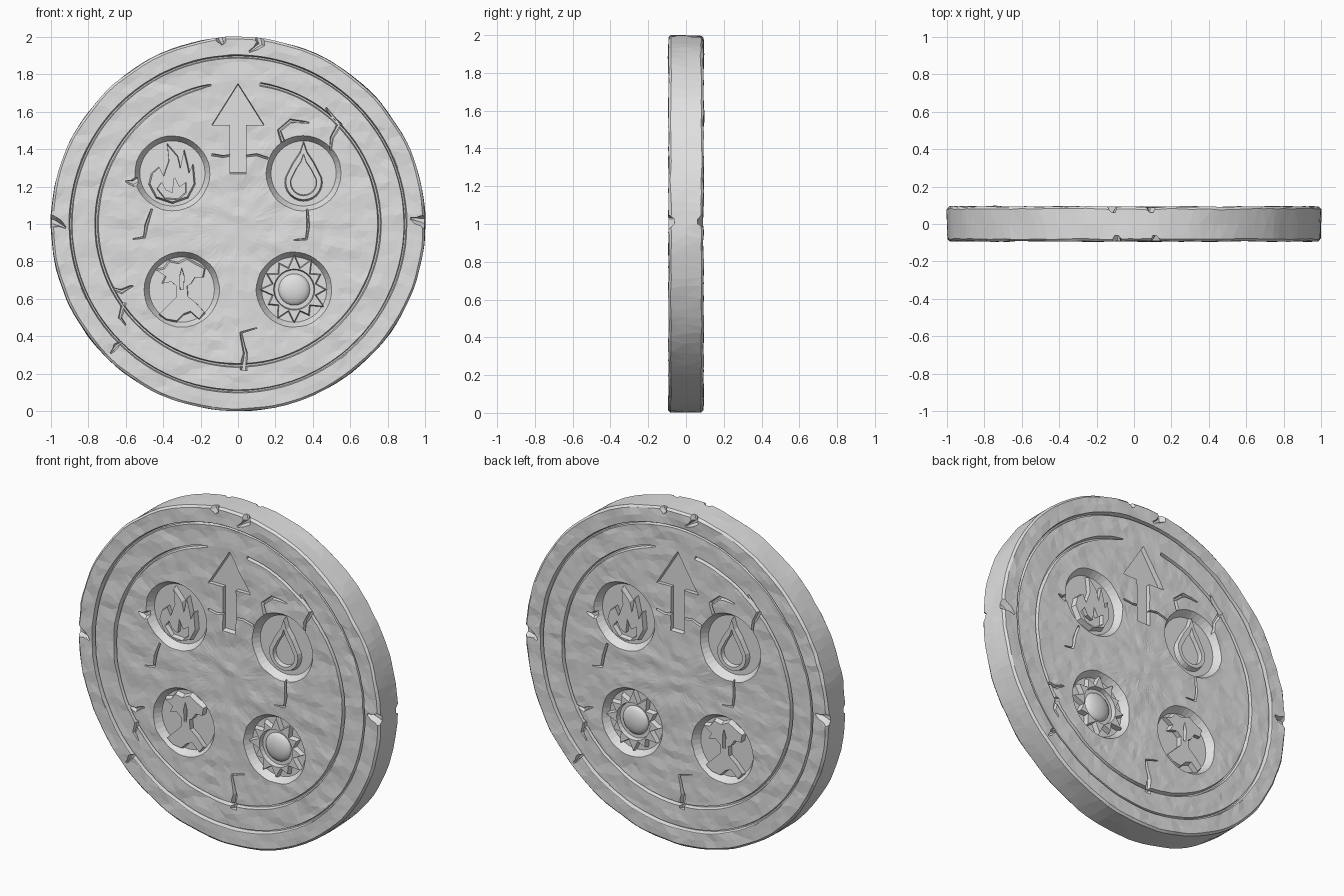
import bpy, bmesh, math, random
from mathutils import Matrix, Vector, noise

if "Cube" in bpy.data.objects:
    bpy.data.objects.remove(bpy.data.objects["Cube"])

random.seed(7)
FACE, RIM = 0.082, 0.092         # half thickness of the field and of the raised rim
stone = bpy.data.materials.new("light stone grey")
stone.diffuse_color = (0.75, 0.75, 0.75, 1)
stone.use_nodes = True
stone.node_tree.nodes["Principled BSDF"].inputs["Base Color"].default_value = stone.diffuse_color
BACK = Matrix.Rotation(math.pi, 4, 'Z')


def make(name, bm):
    bmesh.ops.recalc_face_normals(bm, faces=bm.faces)
    me = bpy.data.meshes.new(name)
    bm.to_mesh(me)
    bm.free()
    me.materials.append(stone)
    ob = bpy.data.objects.new(name, me)
    bpy.context.collection.objects.link(ob)
    return ob


def cut(ob, cutter):
    mod = ob.modifiers.new("cut", 'BOOLEAN')
    mod.operation, mod.solver, mod.object = 'DIFFERENCE', 'EXACT', cutter
    mod.use_self = True
    bpy.context.view_layer.objects.active = ob
    bpy.ops.object.modifier_apply(modifier=mod.name)
    bpy.data.objects.remove(cutter)


def prism(bm, pts, centre, y0, y1, scale=1.0, mat=Matrix()):
    """Solid from an outline in x,z; the end at y1 is scaled."""
    cx, cz = centre
    a = [bm.verts.new(mat @ Vector((cx + x, y0, cz + z))) for x, z in pts]
    b = [bm.verts.new(mat @ Vector((cx + x * scale, y1, cz + z * scale))) for x, z in pts]
    bm.faces.new(a)
    bm.faces.new(b[::-1])
    for i in range(len(a)):
        j = (i + 1) % len(a)
        bm.faces.new((a[i], a[j], b[j], b[i]))


def groove(bm, path, widths, depth, closed=False, mat=Matrix()):
    """Tapered channel cutter along a path in x,z."""
    n, rings = len(path), []
    for i, (x, z) in enumerate(path):
        p = path[i - 1] if (i or closed) else path[0]
        q = path[(i + 1) % n] if (i < n - 1 or closed) else path[-1]
        t = Vector((q[0] - p[0], q[1] - p[1])).normalized()
        w = widths[min(i, len(widths) - 1)] / 2
        ring = []
        for s, y in ((1.6, -FACE - 0.04), (0.35, -FACE + depth),
                     (-0.35, -FACE + depth), (-1.6, -FACE - 0.04)):
            ring.append(bm.verts.new(mat @ Vector((x - t.y * w * s, y, z + t.x * w * s))))
        rings.append(ring)
    for i in range(n if closed else n - 1):
        a, b = rings[i], rings[(i + 1) % n]
        for k in range(4):
            bm.faces.new((a[k], a[(k + 1) % 4], b[(k + 1) % 4], b[k]))
    if not closed:
        bm.faces.new(rings[0])
        bm.faces.new(rings[-1][::-1])


def arc(r, a0, a1, n, cz=0.0, end=True):
    m = n - 1 if end else n
    return [(r * math.cos(a0 + (a1 - a0) * i / m),
             cz + r * math.sin(a0 + (a1 - a0) * i / m)) for i in range(n)]


def circle(r, n=40):
    return arc(r, 0, math.tau, n, end=False)


# Stone disc: hammered faces, raised and slightly worn rim
SEG = 110
radii = [0.045 * i for i in range(1, 20)] + [0.885, 0.905, 0.945, 0.988]
face = [(r, FACE if r < 0.89 else RIM) for r in radii]
profile = [(r, -y) for r, y in face] + [(1.0, -0.08), (1.0, 0.0), (1.0, 0.08)] + face[::-1]
bm = bmesh.new()
rings = []
for r, y in profile:
    ring = []
    seg_jit = 0.3 * math.tau / SEG
    for i in range(SEG):
        a = math.tau * i / SEG + random.uniform(-seg_jit, seg_jit)
        rr = r + (random.uniform(-0.012, 0.012) if 0.1 < r < 0.86 else 0)
        x, z = rr * math.cos(a), rr * math.sin(a)
        if r > 0.98:
            k = 0.999 + 0.006 * noise.noise(Vector((x * 6, y * 9, z * 6)))
            x, z = x * k, z * k
        dy = 0.006 * noise.noise(Vector((x * 6, y * 20, z * 14)))
        dy += 0.004 * noise.noise(Vector((x * 17, y * 20, z * 17)))
        ring.append(bm.verts.new((x, y + dy, 1 + z)))
    rings.append(ring)
for a, b in zip(rings, rings[1:]):
    for i in range(SEG):
        j = (i + 1) % SEG
        bm.faces.new((a[i], a[j], b[j], b[i]))
for ring, y in ((rings[0], -FACE), (rings[-1], FACE)):
    mid = bm.verts.new((0, y, 1))
    for i in range(SEG):
        bm.faces.new((ring[i], ring[(i + 1) % SEG], mid))
bmesh.ops.triangulate(bm, faces=bm.faces)
disc = make("stone_disc", bm)

# Carvings: border ring, broken inner ring, arrow and round pockets
arrow = [(0, .26), (.145, .03), (.045, .03), (.045, -.24),
         (-.045, -.24), (-.045, .03), (-.145, .03)]
pockets = [(-.35, 1.27), (.35, 1.27), (-.3, .65), (.3, .65)]
bm = bmesh.new()
for mat in (Matrix(), BACK):
    groove(bm, arc(0.893, 0, math.tau, 96, 1, False), [0.02], 0.018, True, mat)
    groove(bm, arc(0.755, math.radians(101), math.radians(441), 90, 1), [0.008, 0.02, 0.024],
           0.024, False, mat)
    prism(bm, arrow, (0, 1.5), -FACE - 0.04, -FACE + 0.026, 0.94, mat)
    for c in pockets:
        prism(bm, circle(0.226), c, -FACE - 0.04, -FACE + 0.042, 0.77, mat)
cut(disc, make("carving_cutter", bm))

# Cracks and rim chips: path followed by widths
cracks = [
    ([(.37, 1.08), (.375, .99), (.365, .92), (.3, .915)], [.014, .02, .016, .006]),
    ([(-.46, 1.08), (-.49, .99), (-.5, .93), (-.56, .92)], [.014, .024, .018, .006]),
    ([(.03, .22), (.04, .31), (.015, .42), (.1, .445)], [.05, .03, .016, .006]),
    ([(.24, 1.44), (.22, 1.5), (.28, 1.55), (.38, 1.54)], [.03, .025, .03, .008]),
    ([(.47, 1.62), (.54, 1.53), (.5, 1.46), (.49, 1.38)], [.01, .045, .025, .01]),
    ([(-.68, .66), (-.62, .64), (-.56, .67)], [.01, .035, .008]),
    ([(-.61, .58), (-.63, .5), (-.6, .46)], [.035, .025, .006]),
    ([(-.6, 1.23), (-.56, 1.22), (-.51, 1.25)], [.01, .05, .07]),
    ([(-.14, 1.37), (-.08, 1.36), (-.02, 1.37)], [.016, .014, .014]),
    ([(.02, 1.36), (.1, 1.37), (.16, 1.35)], [.014, .014, .016]),
    ([(-.68, .31), (-.65, .35), (-.62, .37)], [.008, .03, .01]),
    ([(-1.04, 1.02), (-.98, 1.01), (-.92, .98)], [.1, .06, .01]),
    ([(1.04, 1.0), (.98, 1.02), (.92, 1.03)], [.1, .06, .01]),
    ([(.1, 2.03), (.12, 1.96), (.06, 1.92)], [.07, .05, .01]),
    ([(-.1, 2.03), (-.09, 1.98), (-.08, 1.96)], [.09, .05, .02]),
]
bm = bmesh.new()
for mat in (Matrix(), BACK):
    for path, widths in cracks:
        groove(bm, path, widths, 0.02, False, mat)
cut(disc, make("crack_cutter", bm))

# Symbol outlines, relative to the pocket centre
flame = [(-.13, -.06), (-.115, 0), (-.075, .035), (-.05, -.015), (-.02, .07), (-.03, .165),
         (.03, .095), (.045, .03), (.065, .13), (.085, .05), (.095, 0), (.115, .05),
         (.125, -.06), (.085, -.135), (0, -.165), (-.09, -.135)]
flame_hole = [(-.08, -.08), (-.055, -.045), (-.035, -.085), (0, -.1), (.01, -.02),
              (.035, -.07), (.07, -.045), (.07, -.1), (.03, -.135), (-.04, -.13)]


def drop_shape(s, dz):
    pts = [(.105 * s * math.cos(a), dz + s * (-.05 + .105 * math.sin(a)))
           for a in [math.radians(165 + 210 * i / 14) for i in range(15)]]
    return pts + [(.06 * s, dz + .06 * s), (.02 * s, dz + .12 * s), (0, dz + .18 * s),
                  (-.02 * s, dz + .12 * s), (-.06 * s, dz + .06 * s)]


tree = [(-.145, .11), (-.1, .12), (-.07, .16), (-.02, .15), (.03, .175), (.08, .145), (.13, .12),
        (.12, .07), (.075, .07), (.05, .03), (.03, .02), (.035, -.04), (.08, -.075), (.13, -.13),
        (.1, -.17), (.05, -.125), (.01, -.14), (-.03, -.18), (-.09, -.17), (-.13, -.14),
        (-.07, -.08), (-.03, -.04), (-.03, .02), (-.06, .045), (-.11, .035), (-.09, .075)]
sun = []
for i in range(24):
    a = math.tau * i / 24 + math.pi / 2
    r = .125 if i % 2 else .18 + .015 * math.cos(i * 2)
    sun.append((r * math.cos(a), r * math.sin(a)))

symbols = [("flame", flame, flame_hole, 0), ("drop", drop_shape(.98, 0), drop_shape(.64, -.015), 1),
           ("tree", tree, [(-.01, .07), (0, .11), (.012, .07), (.008, .0), (-.008, .0)], 2),
           ("sun", sun, circle(.105, 28), 3)]

# Raised symbols on both faces; tree and sun trade places on the back
for side, mat in (("front", Matrix()), ("back", BACK)):
    for name, outline, hole, slot in symbols:
        if side == "back" and slot > 1:
            slot = 5 - slot
        c = pockets[slot]
        bm = bmesh.new()
        prism(bm, outline, c, -0.03, -0.07, 0.92, mat)
        ob = make(f"{name}_{side}", bm)
        bm = bmesh.new()
        prism(bm, hole, c, -0.044, -0.1, 1.1, mat)
        cut(ob, make("hole_cutter", bm))
        if name == "sun":        # domed sun centre
            bm = bmesh.new()
            bmesh.ops.create_uvsphere(
                bm, u_segments=24, v_segments=12, radius=1,
                matrix=mat @ Matrix.Translation((c[0], -0.04, c[1])) @ Matrix.Diagonal((.085, .034, .085, 1)))
            dome = make(f"sun_dome_{side}", bm)
            dome.data.shade_smooth()
